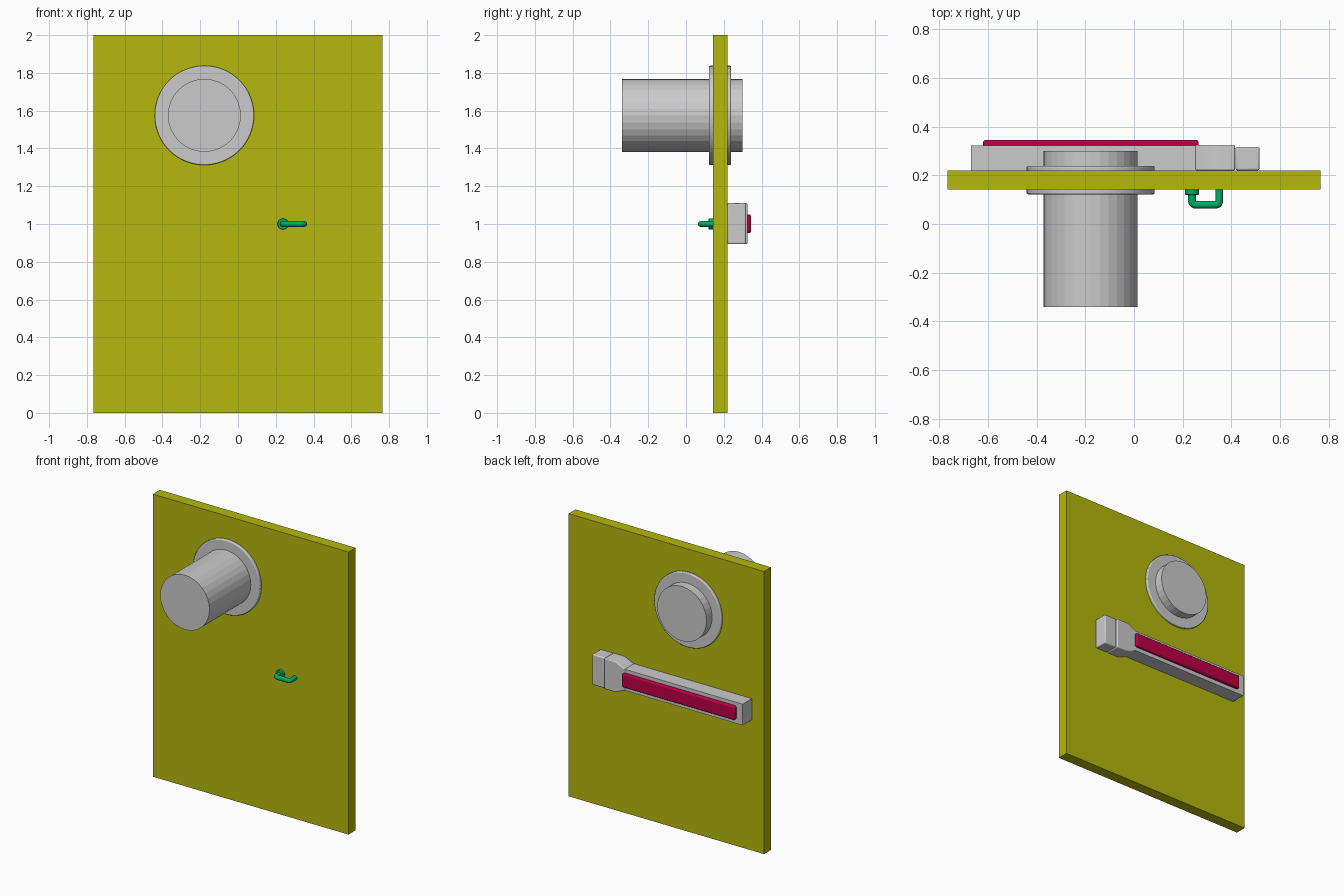
import bpy, bmesh, math
from mathutils import Vector

if "Cube" in bpy.data.objects:
    bpy.data.objects.remove(bpy.data.objects["Cube"])


def material(name, rgb):
    m = bpy.data.materials.new(name)
    m.diffuse_color = (*rgb, 1)
    m.use_nodes = True
    m.node_tree.nodes["Principled BSDF"].inputs["Base Color"].default_value = m.diffuse_color
    return m


OLIVE = material("olive_paint", (0.46, 0.48, 0.004))
GREEN = material("green_metal", (0.0, 0.42, 0.13))
RED = material("red_plastic", (0.5, 0.0, 0.06))


def finish(name, bm, mat=None, bevel=0, segments=3, smooth=None):
    bmesh.ops.recalc_face_normals(bm, faces=bm.faces)
    me = bpy.data.meshes.new(name)
    bm.to_mesh(me)
    bm.free()
    ob = bpy.data.objects.new(name, me)
    bpy.context.collection.objects.link(ob)
    if mat:
        me.materials.append(mat)
    if bevel:
        mod = ob.modifiers.new("bevel", "BEVEL")
        mod.width, mod.segments, mod.limit_method = bevel, segments, "ANGLE"
    if smooth:
        bpy.ops.object.select_all(action="DESELECT")
        ob.select_set(True)
        bpy.context.view_layer.objects.active = ob
        bpy.ops.object.shade_smooth_by_angle(angle=math.radians(smooth))
    return ob


def prism(name, outline, y0, y1, **kw):
    """Extrude an x-z outline from y0 to y1."""
    bm = bmesh.new()
    near = [bm.verts.new((x, y0, z)) for x, z in outline]
    far = [bm.verts.new((x, y1, z)) for x, z in outline]
    bm.faces.new(near)
    bm.faces.new(far[::-1])
    for i in range(len(outline)):
        j = (i + 1) % len(outline)
        bm.faces.new((near[j], near[i], far[i], far[j]))
    return finish(name, bm, **kw)


def box(name, x0, x1, y0, y1, z0, z1, **kw):
    return prism(name, [(x0, z0), (x1, z0), (x1, z1), (x0, z1)], y0, y1, **kw)


def disc(name, x, z, r, y0, y1, sides, **kw):
    pts = [(x + r * math.cos(2 * math.pi * i / sides),
            z + r * math.sin(2 * math.pi * i / sides)) for i in range(sides)]
    return prism(name, pts, y0, y1, **kw)


# Door leaf and narrow fixed leaf
box("door_leaf", -0.766, 0.415, 0.142, 0.22, 0, 2, mat=OLIVE)
box("fixed_leaf", 0.415, 0.766, 0.142, 0.22, 0, 2, mat=OLIVE)

# Round pipe through the door, with a collar on both faces
disc("pipe", -0.178, 1.575, 0.193, -0.34, 0.30, 32)
disc("pipe_collar", -0.178, 1.575, 0.263, 0.122, 0.238, 64, bevel=0.006, smooth=40)

# Pull handle: rose plus a bent tube
disc("handle_rose", 0.238, 1.0, 0.029, 0.12, 0.145, 32, mat=GREEN, bevel=0.003, smooth=40)


def bent_path(corners, radius, steps=5):
    pts = [Vector(corners[0])]
    for a, b, c in zip(corners, corners[1:], corners[2:]):
        a, b, c = Vector(a), Vector(b), Vector(c)
        p, q = b + (a - b).normalized() * radius, b + (c - b).normalized() * radius
        for i in range(steps + 1):
            t = i / steps
            pts.append(p * (1 - t) ** 2 + b * 2 * t * (1 - t) + q * t * t)
    return pts + [Vector(corners[-1])]


path = bent_path([(0.238, 0.145, 1), (0.238, 0.079, 1), (0.35, 0.079, 1), (0.35, 0.145, 1)], 0.018)
curve = bpy.data.curves.new("handle_grip", "CURVE")
curve.dimensions = "3D"
curve.bevel_depth, curve.bevel_resolution, curve.use_fill_caps = 0.016, 4, True
spline = curve.splines.new("POLY")
spline.points.add(len(path) - 1)
for sp, p in zip(spline.points, path):
    sp.co = (*p, 1)
spline.use_smooth = True
grip = bpy.data.objects.new("handle_grip", curve)
bpy.context.collection.objects.link(grip)
curve.materials.append(GREEN)

# Exit bar housing and red push pad
box("bar_housing", -0.67, 0.27, 0.22, 0.323, 0.925, 1.075)
box("push_pad", -0.62, 0.265, 0.31, 0.345, 0.953, 1.05, mat=RED, bevel=0.01, smooth=40)

# Latch head tapering down to the housing
prism("latch_head", [(0.25, 0.925), (0.325, 0.893), (0.415, 0.893),
                     (0.415, 1.11), (0.325, 1.11), (0.25, 1.075)],
      0.22, 0.325, bevel=0.006, smooth=40)

# Strike block on the fixed leaf
box("strike_block", 0.417, 0.515, 0.22, 0.317, 0.893, 1.11, bevel=0.008, smooth=40)
